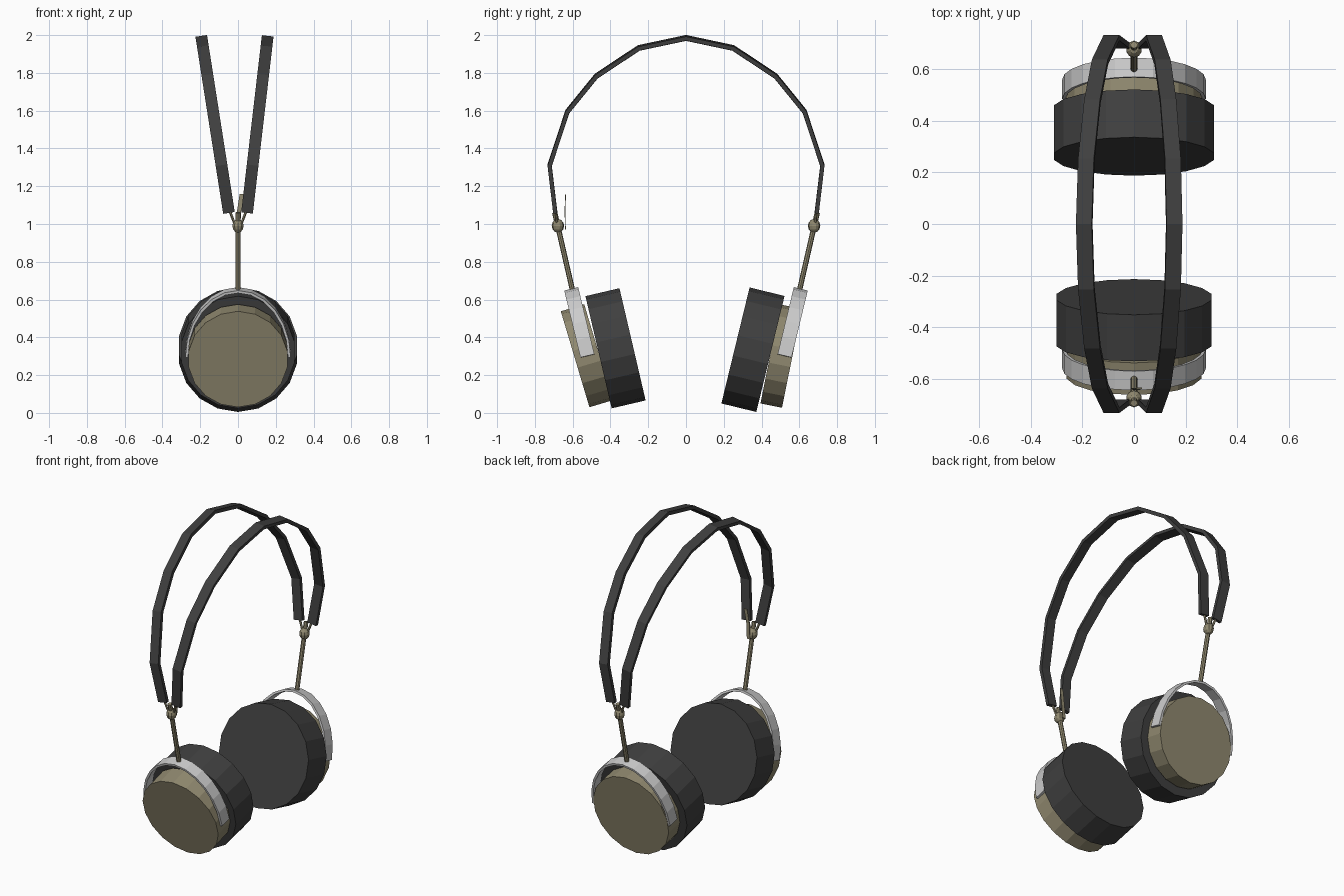
import bpy, bmesh, math
from mathutils import Vector

if "Cube" in bpy.data.objects:
    bpy.data.objects.remove(bpy.data.objects["Cube"])


def material(name, rgb):
    m = bpy.data.materials.new(name)
    m.diffuse_color = (*rgb, 1)
    m.use_nodes = True
    m.node_tree.nodes["Principled BSDF"].inputs["Base Color"].default_value = m.diffuse_color
    return m


DARK = material("dark_padding", (0.05, 0.05, 0.05))
TAN = material("bronze", (0.28, 0.25, 0.16))
SILVER = material("silver", (0.55, 0.55, 0.55))


def add_object(name, bm, mat):
    bmesh.ops.recalc_face_normals(bm, faces=bm.faces)
    me = bpy.data.meshes.new(name)
    bm.to_mesh(me)
    bm.free()
    me.materials.append(mat)
    ob = bpy.data.objects.new(name, me)
    bpy.context.collection.objects.link(ob)
    return ob


def rod(name, a, b, radius, sides, mat):
    """Flat-shaded cylinder between two points."""
    a, b = Vector(a), Vector(b)
    bm = bmesh.new()
    bmesh.ops.create_cone(bm, cap_ends=True, segments=sides, radius1=radius,
                          radius2=radius, depth=(b - a).length)
    ob = add_object(name, bm, mat)
    ob.location = (a + b) / 2
    ob.rotation_euler = (b - a).to_track_quat('Z', 'Y').to_euler()
    return ob


def strip(name, path, across, width, thick, mat):
    """Rectangular section swept along a path; 'across' is the width direction."""
    pts = [Vector(p) for p in path]
    across = Vector(across).normalized()
    bm = bmesh.new()
    rings = []
    for i, p in enumerate(pts):
        t = pts[min(i + 1, len(pts) - 1)] - pts[max(i - 1, 0)]
        n = across.cross(t).normalized()
        rings.append([bm.verts.new(p + across * width / 2 * u + n * thick / 2 * v)
                      for u, v in ((-1, -1), (1, -1), (1, 1), (-1, 1))])
    for r, s in zip(rings, rings[1:]):
        for k in range(4):
            bm.faces.new((r[k], r[(k + 1) % 4], s[(k + 1) % 4], s[k]))
    bm.faces.new(rings[0])
    bm.faces.new(rings[-1])
    return add_object(name, bm, mat)


# Headband: two arched straps leaning apart towards the top
half = [(0.692, 1.06), (0.722, 1.31), (0.628, 1.595), (0.475, 1.783), (0.25, 1.932)]
arch = [(-y, z) for y, z in half] + [(0, 1.985)] + half[::-1]
for name, x0, x1 in (("left_strap", -0.048, -0.193), ("right_strap", 0.048, 0.156)):
    slope = (x1 - x0) / 0.925
    path = [(x0 + (z - 1.06) * slope, y, z) for y, z in arch]
    strip(name, path, (1, 0, -slope), 0.062, 0.022, DARK)

# Ear pieces: side sign, cushion outer / inner centre, radius, cap outer centre, radius
sides = (
    ("front", -1, (-0.463, 0.321), (-0.283, 0.363), 0.305, (-0.587, 0.284), 0.265),
    ("back", 1, (0.447, 0.312), (0.262, 0.357), 0.316, (0.561, 0.289), 0.267),
)
for label, s, c_out, c_in, c_rad, cap, cap_rad in sides:
    rod(label + "_cushion", (0, *c_out), (0, *c_in), c_rad, 18, DARK)
    rod(label + "_cap", (0, *cap), (0, *c_out), cap_rad, 18, TAN)

    # Half-oval yoke over the cap
    axis = Vector((0, s * 0.972, -0.235))
    up = Vector((0, s * 0.235, 0.972))
    centre = Vector((0, s * 0.522, 0.302))
    oval = [centre + Vector((0.272 * math.cos(a), 0, 0)) + up * 0.358 * math.sin(a)
            for a in (math.pi * i / 12 for i in range(13))]
    strip(label + "_yoke", oval, axis, 0.076, 0.014, SILVER)

    # Stem, ball joint and the two prongs that hold the straps
    rod(label + "_stem", (0, s * 0.6, 0.645), (0, s * 0.695, 1.06), 0.014, 8, TAN)
    bm = bmesh.new()
    bmesh.ops.create_uvsphere(bm, u_segments=10, v_segments=6, radius=0.033)
    ball = add_object(label + "_ball_joint", bm, TAN)
    ball.location = (0, s * 0.678, 0.99)
    ball.scale = (0.95, 1, 1.1)
    for side, d in (("left", -1), ("right", 1)):
        rod(f"{label}_{side}_prong", (d * 0.012, s * 0.682, 0.985),
            (d * 0.046, s * 0.692, 1.075), 0.007, 6, TAN)

# Thin loose tab beside the front joint
strip("front_tab", [(0, -0.638, 0.97), (0.006, -0.641, 1.07), (0.02, -0.637, 1.16)],
      (1, 0, 0), 0.022, 0.004, TAN)
